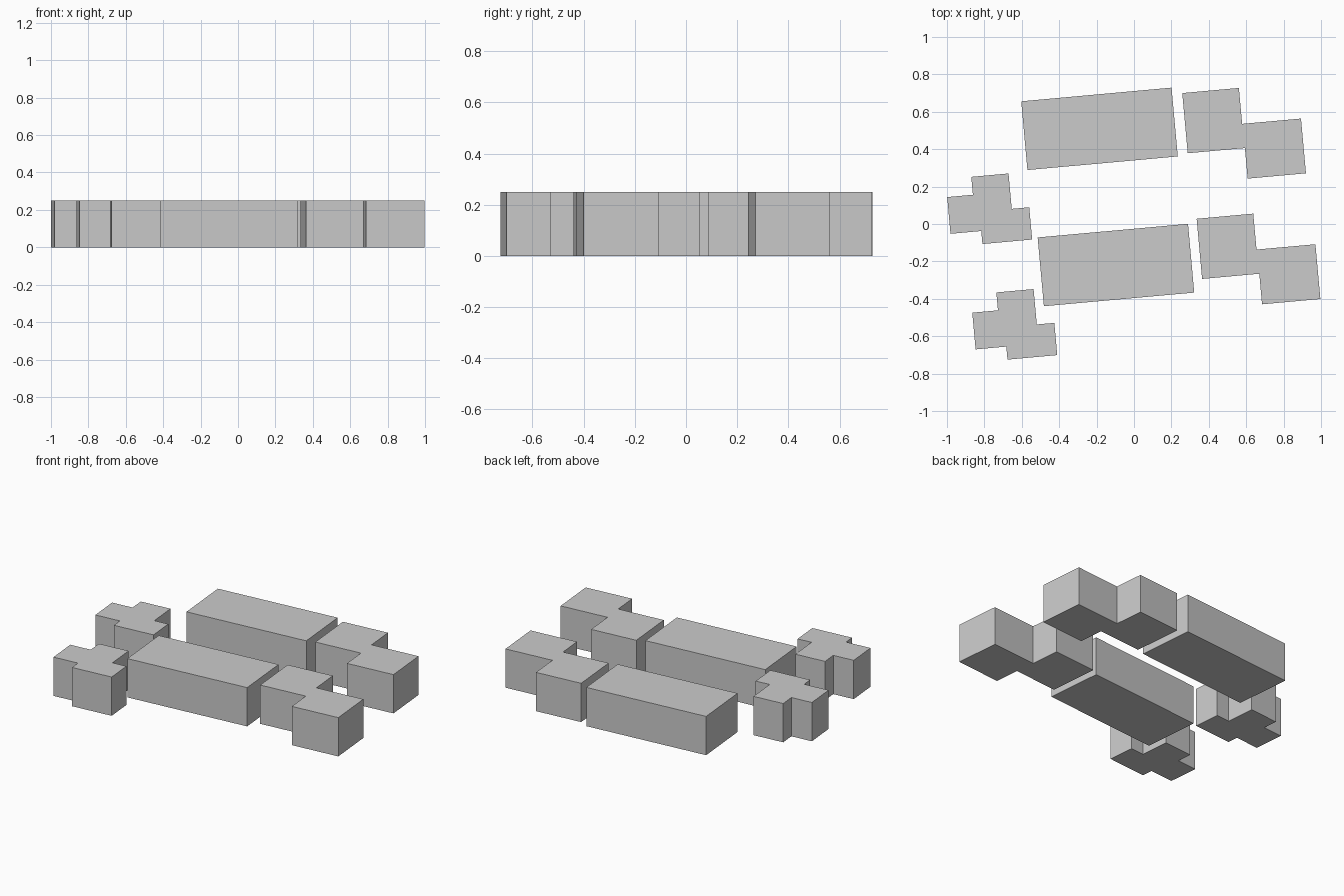
import bpy, bmesh, math
from mathutils import Matrix

if "Cube" in bpy.data.objects:
    bpy.data.objects.remove(bpy.data.objects["Cube"])

HEIGHT = 0.25
TURN = Matrix.Rotation(math.radians(5.18), 4, 'Z')

grey = bpy.data.materials.new("plain_grey")
grey.diffuse_color = (0.6, 0.6, 0.6, 1)
grey.use_nodes = True
grey.node_tree.nodes["Principled BSDF"].inputs["Base Color"].default_value = grey.diffuse_color


def block(name, outline, x, y):
    """Extrude a right-angled outline, turned to the shared layout angle."""
    bm = bmesh.new()
    face = bm.faces.new([bm.verts.new((u, v, 0)) for u, v in outline])
    ext = bmesh.ops.extrude_face_region(bm, geom=[face])
    top = [g for g in ext["geom"] if isinstance(g, bmesh.types.BMVert)]
    bmesh.ops.translate(bm, verts=top, vec=(0, 0, HEIGHT))
    bmesh.ops.transform(bm, matrix=TURN, verts=bm.verts)
    bmesh.ops.recalc_face_normals(bm, faces=bm.faces)
    mesh = bpy.data.meshes.new(name)
    bm.to_mesh(mesh)
    bm.free()
    mesh.materials.append(grey)
    obj = bpy.data.objects.new(name, mesh)
    obj.location = (x, y, 0)
    bpy.context.collection.objects.link(obj)


# Outlines start at the upper left corner of each plan
long_bar = [(0, 0), (0.807, 0), (0.807, -0.369), (0, -0.369)]
stepped = [(0, 0), (0.304, 0), (0.304, -0.193), (0.62, -0.193),
           (0.62, -0.487), (0.307, -0.487), (0.307, -0.323), (0, -0.323)]
notched = [(0, 0), (0.2, 0), (0.2, -0.19), (0.294, -0.19), (0.294, -0.363),
           (0.027, -0.363), (0.027, -0.293), (-0.138, -0.293),
           (-0.138, -0.096), (0, -0.096)]

# Back row
block("back_long_building", long_bar, -0.603, 0.656)
block("back_stepped_building", stepped, 0.258, 0.70)
block("back_notched_building", notched, -0.87, 0.252)

# Front row
block("front_long_building", long_bar, -0.515, -0.072)
block("front_stepped_building", stepped, 0.335, 0.028)
block("front_notched_building", notched, -0.736, -0.366)
